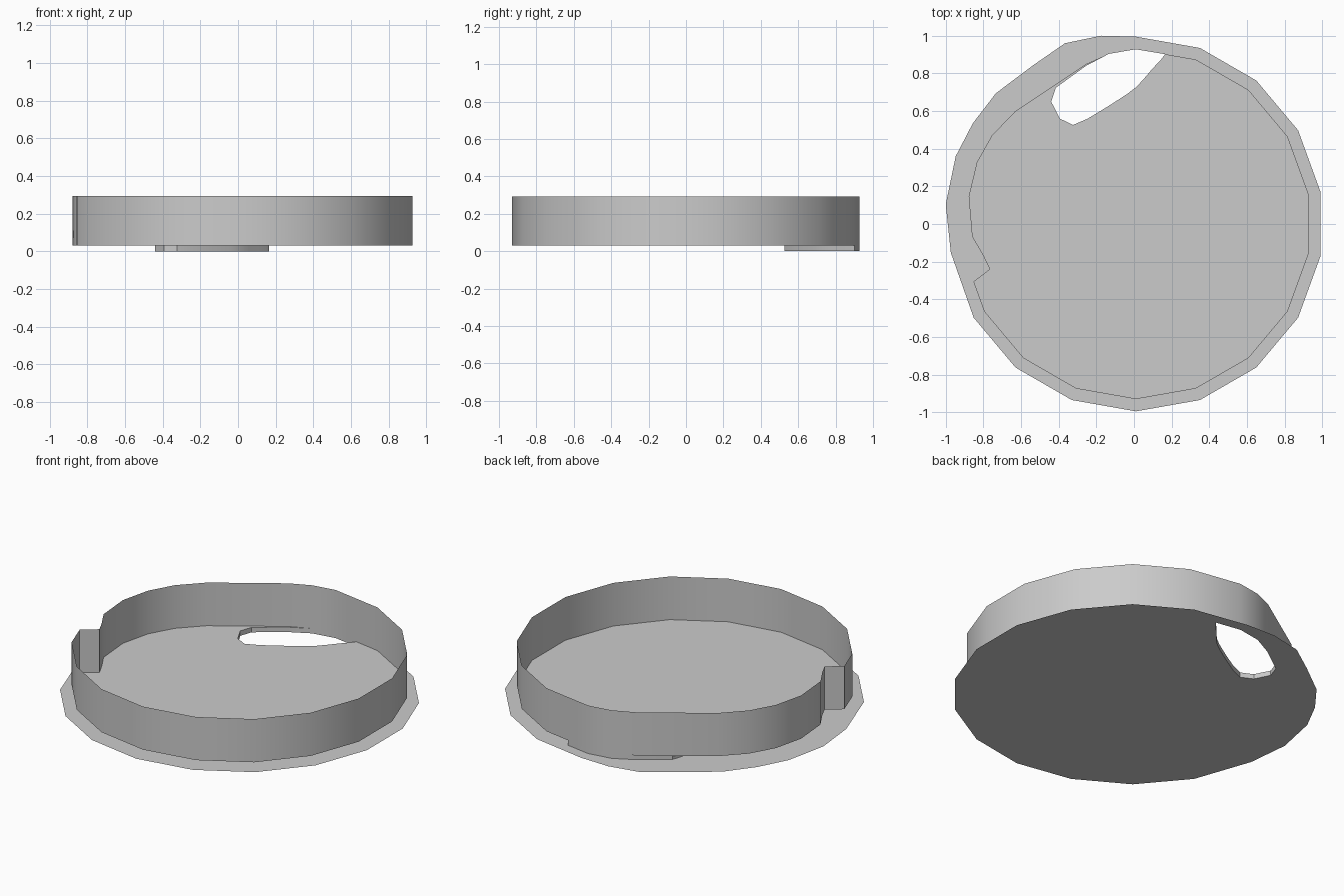
import bpy, bmesh
from math import sin, cos, radians

if "Cube" in bpy.data.objects:
    bpy.data.objects.remove(bpy.data.objects["Cube"])


def arc(radius, first, last):
    # corners of a regular 18-gon, counted counter-clockwise from the front
    return [(0.01 + radius * sin(radians(20 * k)), -radius * cos(radians(20 * k)))
            for k in range(first, last + 1)]


def finish(name, bm):
    mesh = bpy.data.meshes.new(name)
    bm.to_mesh(mesh)
    bm.free()
    obj = bpy.data.objects.new(name, mesh)
    bpy.context.collection.objects.link(obj)
    bpy.ops.object.select_all(action='DESELECT')
    obj.select_set(True)
    bpy.context.view_layer.objects.active = obj
    bpy.ops.object.shade_smooth_by_angle(angle=radians(30))


def sheet(name, loops, z, up):
    # flat sheet bounded by one or more loops
    bm = bmesh.new()
    for loop in loops:
        vs = [bm.verts.new((x, y, z)) for x, y in loop]
        for a, b in zip(vs, vs[1:] + vs[:1]):
            bm.edges.new((a, b))
    bmesh.ops.triangle_fill(bm, use_beauty=True, edges=bm.edges[:], normal=(0, 0, up))
    for f in bm.faces:
        f.normal_update()
        if f.normal.z * up < 0:
            f.normal_flip()
    bmesh.ops.dissolve_limit(bm, angle_limit=0.01, verts=[], edges=bm.edges[:])
    finish(name, bm)


def band(name, loop, z0, z1):
    # upright ribbon that follows a closed loop
    bm = bmesh.new()
    lo = [bm.verts.new((x, y, z0)) for x, y in loop]
    hi = [bm.verts.new((x, y, z1)) for x, y in loop]
    for i in range(len(loop)):
        j = (i + 1) % len(loop)
        bm.faces.new((lo[i], lo[j], hi[j], hi[i]))
    finish(name, bm)


# outlines: regular on the right, uneven on the left
rim = arc(0.995, -3, 9) + [
    (-.176, 1.0), (-.367, .96), (-.543, .838), (-.734, .694),
    (-.856, .535), (-.947, .36), (-1.0, .104), (-.973, -.152)]
right_wall = arc(0.93, -3, 8)
shared = [(.01, .928), (-.133, .904)]
left_wall = [(-.255, .85), (-.63, .6), (-.755, .47), (-.835, .327), (-.878, .146),
             (-.86, -.066), (-.80, -.17), (-.766, -.24), (-.853, -.306)]
hole_inner = [(-.255, .84), (-.415, .724), (-.44, .65), (-.394, .56), (-.324, .526),
              (-.245, .56), (-.138, .625), (-.037, .69), (.015, .73), (.06, .78),
              (.10, .827), (.145, .875), (.165, .902)]

wall = right_wall + shared + left_wall
hole = shared + hole_inner
floor = right_wall + hole_inner[::-1] + shared[1:] + left_wall

# base sheet, raised floor, hole edge and tall wall
sheet("base_plate", [rim, hole], 0.0, -1)
sheet("raised_floor", [floor], 0.03, 1)
band("hole_edge", hole[::-1], 0.0, 0.03)
band("side_wall", wall, 0.03, 0.293)
